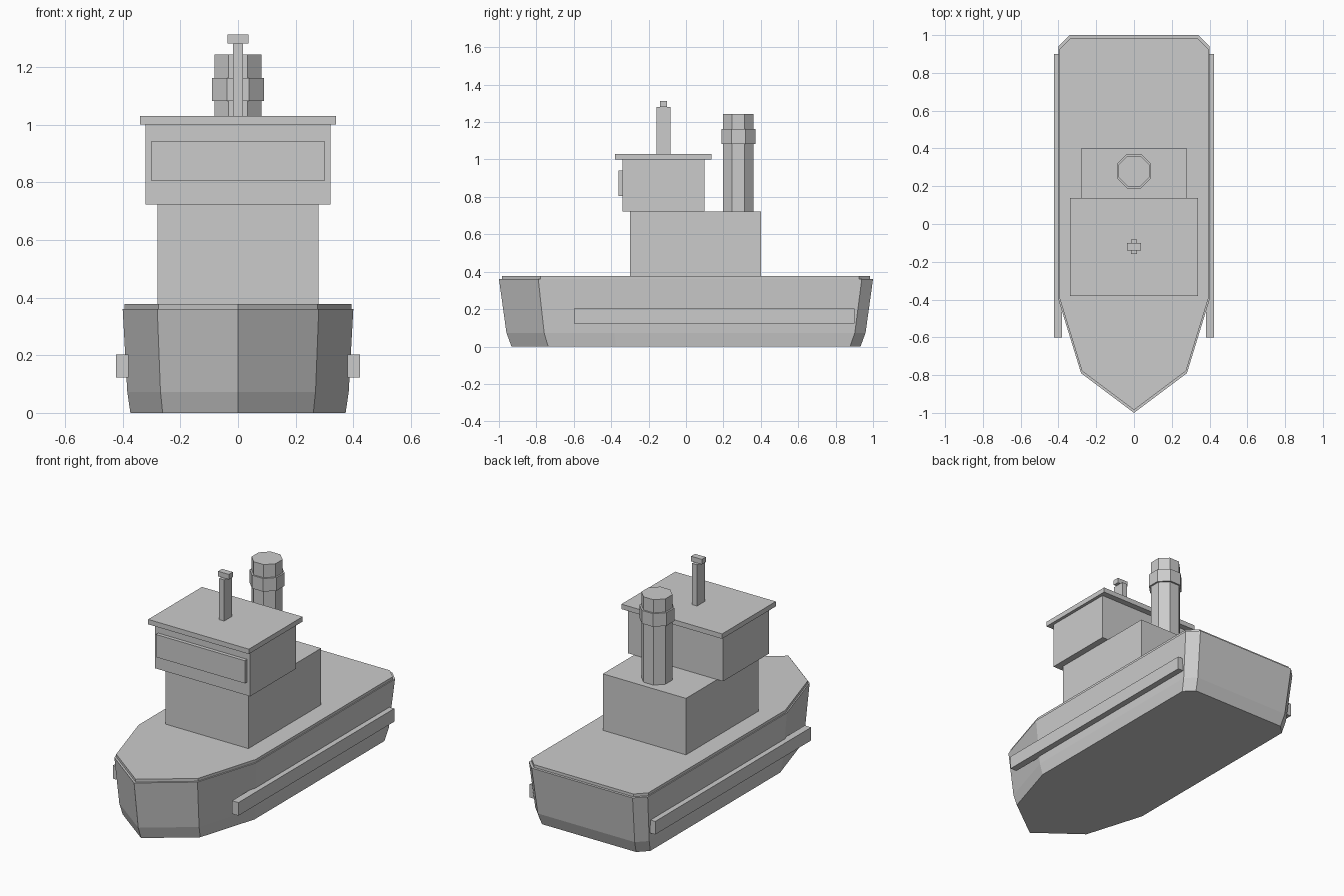
import bpy, bmesh, math

if "Cube" in bpy.data.objects:
    bpy.data.objects.remove(bpy.data.objects["Cube"])

grey = bpy.data.materials.new("light grey")
grey.use_nodes = True
GREY = (0.6, 0.6, 0.6, 1)
grey.diffuse_color = GREY
grey.node_tree.nodes["Principled BSDF"].inputs["Base Color"].default_value = GREY


def finish(name, bm):
    bmesh.ops.recalc_face_normals(bm, faces=bm.faces)
    mesh = bpy.data.meshes.new(name)
    bm.to_mesh(mesh)
    bm.free()
    mesh.materials.append(grey)
    obj = bpy.data.objects.new(name, mesh)
    bpy.context.collection.objects.link(obj)
    return obj


def box(name, x, y, z):
    """Box spanning the (low, high) pairs on each axis."""
    bm = bmesh.new()
    bmesh.ops.create_cube(bm, size=1)
    for v in bm.verts:
        v.co = [span[0] if c < 0 else span[1] for c, span in zip(v.co, (x, y, z))]
    return finish(name, bm)


def loft(name, outline, levels):
    """Stack scaled copies of an outline at (height, scale) levels, capped."""
    bm = bmesh.new()
    rings = [[bm.verts.new((x * s, y * s, z)) for x, y in outline] for z, s in levels]
    n = len(outline)
    for low, high in zip(rings, rings[1:]):
        for i in range(n):
            j = (i + 1) % n
            bm.faces.new((low[i], low[j], high[j], high[i]))
    bm.faces.new(rings[0])
    bm.faces.new(rings[-1])
    return finish(name, bm)


# Hull with pointed bow and clipped stern corners
half = [(0.28, -0.79), (0.4, -0.4), (0.4, 0.94), (0.34, 1.0)]
outline = [(0, -1)] + half + [(-x, y) for x, y in reversed(half)]
loft("hull", outline, [(0, 0.933), (0.073, 0.96), (0.361, 1.0)])
loft("deck", outline, [(0.361, 0.985), (0.378, 0.985)])

# Side fenders
for side, name in ((1, "left_fender"), (-1, "right_fender")):
    box(name, sorted((side * 0.38, side * 0.423)), (-0.6, 0.9), (0.122, 0.202))

# Cabin, wheelhouse, roof and window
box("cabin", (-0.28, 0.28), (-0.3, 0.4), (0.378, 0.722))
box("wheelhouse", (-0.32, 0.32), (-0.34, 0.1), (0.722, 1.0))
box("wheelhouse_roof", (-0.339, 0.339), (-0.38, 0.137), (1.0, 1.03))
box("front_window", (-0.3, 0.3), (-0.362, -0.338), (0.804, 0.942))

# Mast and crossbar
box("mast", (-0.017, 0.017), (-0.158, -0.082), (1.03, 1.281))
box("mast_crossbar", (-0.036, 0.036), (-0.139, -0.101), (1.281, 1.312))


# Eight-sided funnel with raised band
def octagon(apothem):
    r = apothem / math.cos(math.pi / 8)
    return [(r * math.cos((i + 0.5) * math.pi / 4), r * math.sin((i + 0.5) * math.pi / 4))
            for i in range(8)]


funnel = loft("funnel", octagon(0.081), [(0.722, 1), (1.242, 1)])
band = loft("funnel_band", octagon(0.091), [(1.082, 1), (1.162, 1)])
funnel.location.y = band.location.y = 0.28
